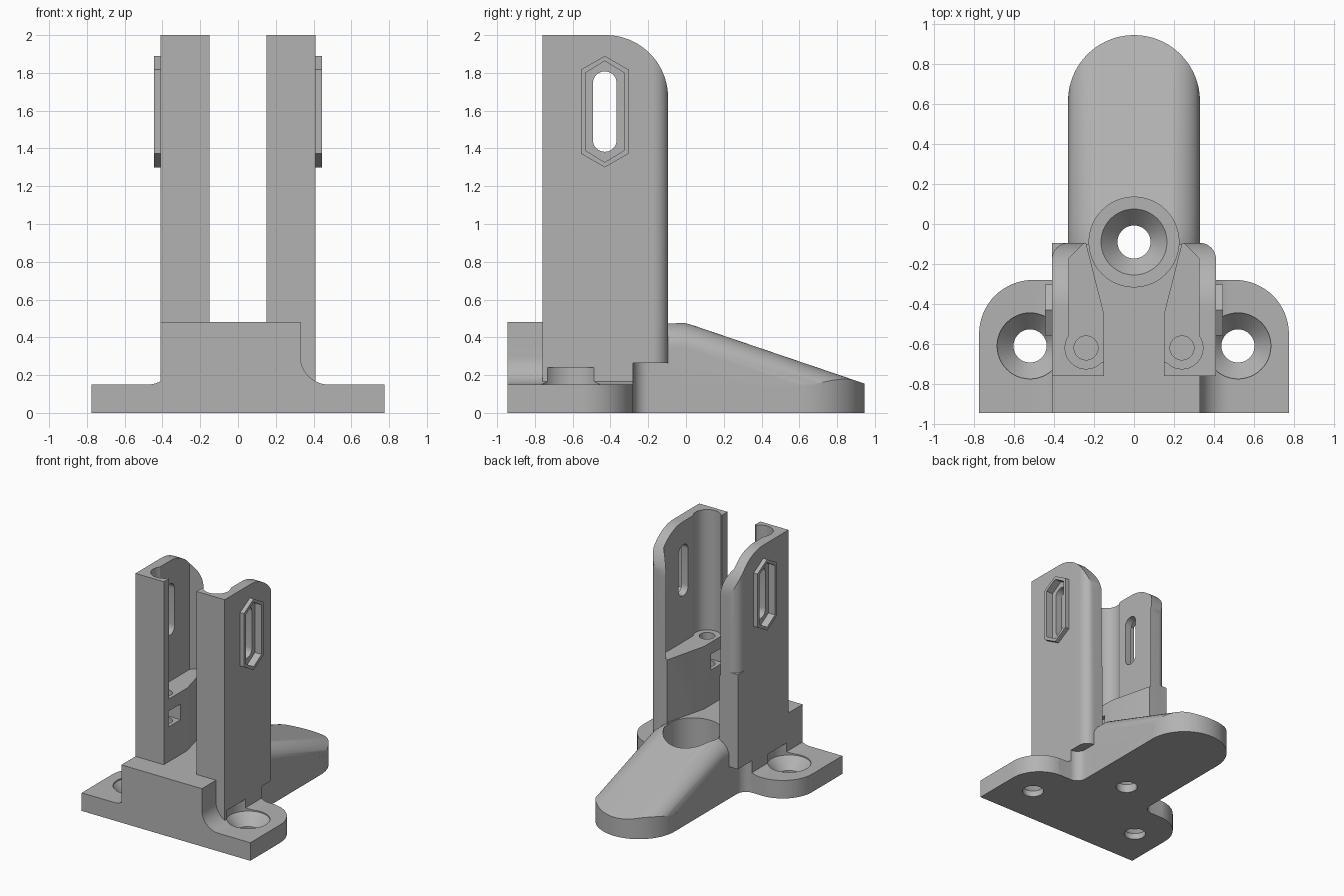
import bpy, bmesh, math
from math import sin, cos, pi, radians

if "Cube" in bpy.data.objects:
    bpy.data.objects.remove(bpy.data.objects["Cube"])

grey = bpy.data.materials.new("plain grey")
grey.diffuse_color = (0.45, 0.45, 0.45, 1)
grey.use_nodes = True
grey.node_tree.nodes["Principled BSDF"].inputs["Base Color"].default_value = grey.diffuse_color


def arc(cx, cy, r, a0, a1, n=16):
    """Points on an arc, angles in degrees."""
    return [(cx + r * cos(radians(a0 + (a1 - a0) * i / n)),
             cy + r * sin(radians(a0 + (a1 - a0) * i / n))) for i in range(n + 1)]


def loft(name, rings):
    """Solid skinned through matching closed rings of 3D points."""
    bm = bmesh.new()
    vs = [[bm.verts.new(p) for p in ring] for ring in rings]
    n = len(vs[0])
    bm.faces.new(vs[0])
    bm.faces.new(vs[-1])
    for a, b in zip(vs, vs[1:]):
        for i in range(n):
            j = (i + 1) % n
            bm.faces.new((a[i], a[j], b[j], b[i]))
    bmesh.ops.recalc_face_normals(bm, faces=bm.faces)
    me = bpy.data.meshes.new(name)
    bm.to_mesh(me)
    bm.free()
    ob = bpy.data.objects.new(name, me)
    bpy.context.collection.objects.link(ob)
    me.materials.append(grey)
    return ob


def prism(name, pts, lo, hi, axis="z"):
    place = {"x": lambda a, b, c: (c, a, b), "y": lambda a, b, c: (a, c, b),
             "z": lambda a, b, c: (a, b, c)}[axis]
    return loft(name, [[place(a, b, c) for a, b in pts] for c in (lo, hi)])


def box(name, x0, x1, y0, y1, z0, z1):
    return prism(name, [(x0, y0), (x1, y0), (x1, y1), (x0, y1)], z0, z1)


def lathe(name, x, y, steps, n=48):
    """Vertical turned solid from (radius, z) steps."""
    return loft(name, [[(x + r * cos(2 * pi * i / n), y + r * sin(2 * pi * i / n), z)
                        for i in range(n)] for r, z in steps])


def combine(ob, other, op):
    m = ob.modifiers.new("cut", "BOOLEAN")
    m.object, m.operation, m.solver = other, op, "EXACT"
    bpy.context.view_layer.objects.active = ob
    bpy.ops.object.modifier_apply(modifier=m.name)
    bpy.data.objects.remove(other)


def mx(pts, s):
    return [(s * a, b) for a, b in pts]


# foot plate with rounded rear corners
half = [(0.775, -0.945)] + arc(0.505, -0.55, 0.27, 0, 90)
body = prism("mounting_bracket", half + mx(half[::-1], -1), 0, 0.15)

# tongue plate with a round end
end = arc(0, 0.615, 0.33, 0, 180, 40)
combine(body, prism("tongue_plate", [(0.33, -0.6)] + end + [(-0.33, -0.6)], 0, 0.15), "UNION")

# sloping crowned tongue, trimmed to the round end
rings = []
for y in (-0.3, -0.01, 0.95):
    top = min(0.155 + 0.34 * (0.945 - y), 0.48)
    side = [(0.18 + 0.15 * cos(t * pi / 24), top - 0.13 + 0.13 * sin(t * pi / 24)) for t in range(13)]
    prof = [(0.33, 0.01)] + side
    rings.append([(x, y, z) for x, z in prof + mx(prof[::-1], -1)])
tongue = loft("sloping_tongue", rings)
combine(tongue, prism("trim", [(0.33, -0.6)] + end + [(-0.33, -0.6)], -0.1, 1), "INTERSECT")
combine(body, tongue, "UNION")

# raised middle block with flared feet, and the wider front left corner
flare = [(0.53, 0.05), (0.53, 0.15)] + arc(0.48, 0.30, 0.15, 270, 180) + [(0.33, 0.48)]
combine(body, prism("middle_block", flare + mx(flare[::-1], -1), -0.945, -0.28, "y"), "UNION")
combine(body, box("rear_block", -0.33, 0.33, -0.5, -0.1, 0, 0.48), "UNION")
combine(body, box("front_corner", -0.41, -0.2, -0.945, -0.7, 0.05, 0.48), "UNION")

for s in (1, -1):
    # small concave web between plate and tongue
    web = [(0.30, -0.30), (0.41, -0.30)] + arc(0.41, -0.20, 0.08, 270, 180, 10) + [(0.30, -0.20)]
    combine(body, prism("web", mx(web, s), 0, 0.265), "UNION")

    # upright post
    plan = [(0.15, -0.76), (0.41, -0.76)] + arc(0.33, -0.175, 0.08, 0, 90, 10) + [(0.24, -0.095), (0.15, -0.45)]
    post = prism("post", mx(plan, s), 0.1, 2.1)
    if s < 0:  # left post keeps a square rear corner low down
        combine(post, box("square_corner", -0.41, -0.28, -0.3, -0.095, 0.1, 1.05), "UNION")
    outline = [(-0.9, 0.1), (-0.28, 0.1), (-0.28, 0.265), (-0.095, 0.265)]
    outline += arc(-0.425, 1.67, 0.33, 0, 90, 20) + [(-0.9, 2)]
    combine(post, prism("outline", outline, -1, 1, "x"), "INTERSECT")

    # hexagonal boss
    def hexagon(w, tip, shoulder):
        return [(-0.43 + u * w, 1.595 + v) for u, v in
                ((0, tip), (1, shoulder), (1, -shoulder), (0, -tip), (-1, -shoulder), (-1, shoulder))]
    combine(post, prism("boss", hexagon(0.127, 0.295, 0.222), s * 0.35, s * 0.445, "x"), "UNION")

    # hollow above the shelf, with a round channel at the front
    hollow = [(0.05, -0.69), (0.24, -0.69), (0.325, -0.62), (0.325, -0.17), (0.24, -0.085), (0.24, 0.1), (0.05, 0.1)]
    combine(post, prism("hollow", mx(hollow, s), 1.0, 2.2), "DIFFERENCE")
    combine(post, lathe("channel", s * 0.24, -0.62, [(0.105, 1.0), (0.105, 2.2)], 40), "DIFFERENCE")

    # screw hole in the shelf and nut slot below it
    combine(post, lathe("screw_hole", s * 0.24, -0.62, [(0.06, 0.6), (0.06, 1.1)], 32), "DIFFERENCE")
    combine(post, box("nut_slot", s * 0.1, s * 0.33, -0.70, -0.54, 0.77, 0.90), "DIFFERENCE")

    # hexagonal recess and long slot through the wall
    combine(post, prism("recess", hexagon(0.103, 0.268, 0.205), s * 0.385, s * 0.6, "x"), "DIFFERENCE")
    slot = arc(-0.43, 1.745, 0.063, 0, 180) + arc(-0.43, 1.445, 0.063, 180, 360)
    combine(post, prism("slot", slot, s * 0.2, s * 0.6, "x"), "DIFFERENCE")
    combine(body, post, "UNION")

# countersunk fixing holes
for s in (1, -1):
    combine(body, lathe("side_hole", s * 0.52, -0.61, [(0.083, -0.1), (0.083, 0.05), (0.165, 0.14), (0.165, 0.24)]),
            "DIFFERENCE")
combine(body, lathe("centre_hole", 0, -0.09, [(0.083, -0.1), (0.083, 0.07), (0.165, 0.16), (0.225, 0.161), (0.225, 0.9)]),
        "DIFFERENCE")

bpy.ops.object.select_all(action="DESELECT")
body.select_set(True)
bpy.context.view_layer.objects.active = body
bpy.ops.object.shade_smooth_by_angle(angle=radians(25))
